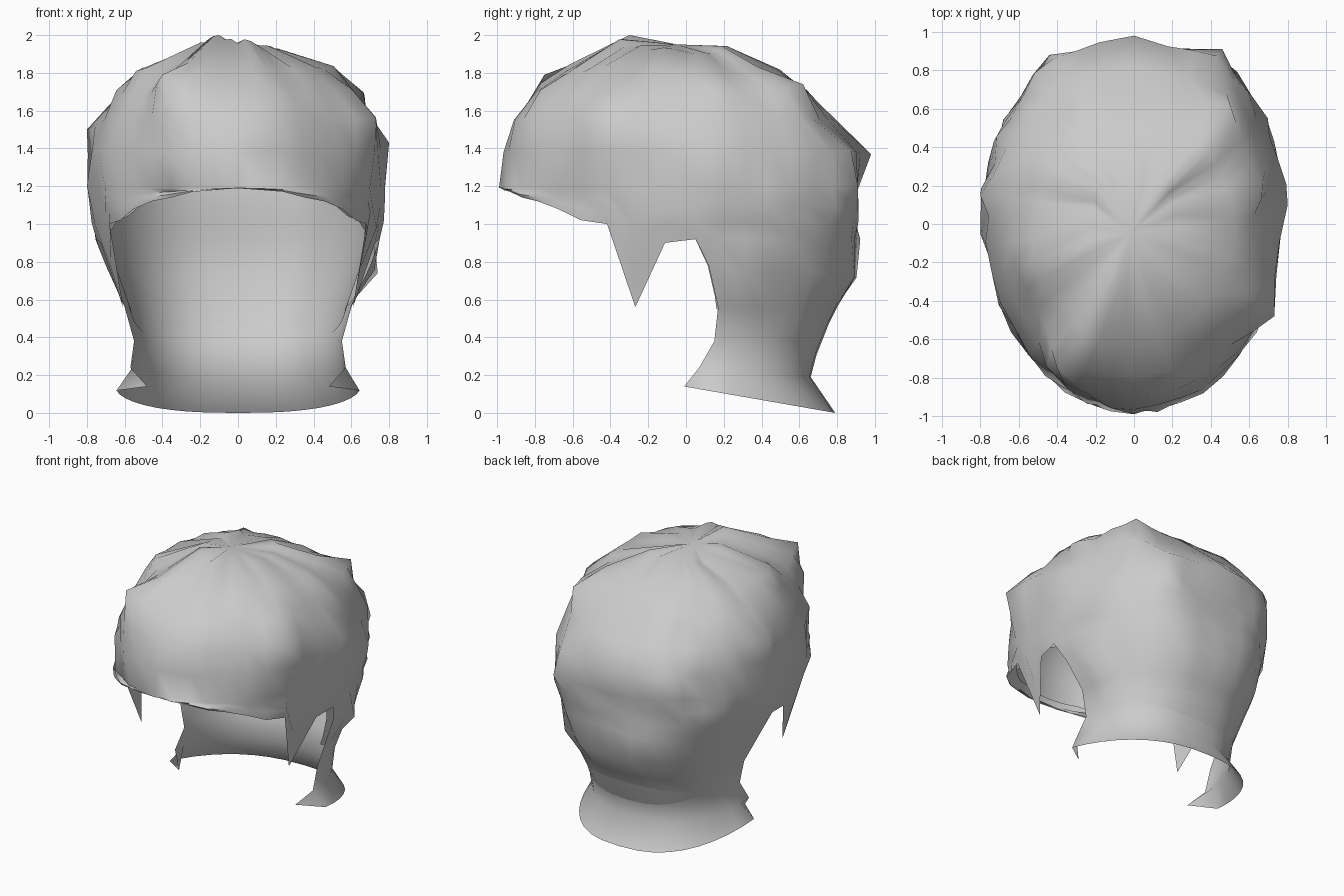
import bpy, bmesh, math, random
from mathutils import Vector

if "Cube" in bpy.data.objects:
    bpy.data.objects.remove(bpy.data.objects["Cube"])
random.seed(4)
COLS = 40
HALF = COLS // 2

# Crown rings: height, half width, front y, back y
CROWN = [(1.92, .22, -.36, .28), (1.82, .50, -.64, .50), (1.70, .63, -.80, .66),
         (1.55, .71, -.91, .81), (1.38, .77, -.96, .94), (1.19, .78, -.98, .91)]
# Ear-level rings: height, half width, back y
EAR = [(1.10, .78, .91), (1.01, .77, .91), (.92, .75, .92)]
# Nape rows: side height, back height, half width, front y, back y
NAPE = [(.78, .72, .70, .12, .90), (.56, .56, .60, .17, .80), (.38, .38, .55, .15, .71),
        (.24, .19, .57, .07, .66), (.14, 0, .65, -.01, .79)]
LINING_NAPE = [NAPE[0], (.62, .52, .64, .16, .83), (.55, .31, .61, .17, .74)]
# Hairline from ear to centre front, with the pointed side lock
FRINGE = [.92, .90, .56, 1.0, 1.02, 1.08, 1.12, 1.14, 1.17, 1.18, 1.19]
# Tuft tips and how far each pulls its neighbours
TUFTS = [((-.10, -.30, 2.0), .32), ((.05, .22, 1.94), .25), ((-.40, -.75, 1.79), .28),
         ((.53, -.10, 1.81), .22), ((-.54, -.20, 1.81), .25), ((.50, .62, 1.74), .25),
         ((.67, .22, 1.68), .2), ((.73, -.48, 1.56), .25), ((.80, .10, 1.43), .22),
         ((-.80, .15, 1.50), .25), ((-.80, -.05, 1.20), .25), ((.46, .91, 1.20), .25),
         ((-.44, .88, 1.25), .25), ((0, .98, 1.37), .25), ((.70, .52, 1.10), .2),
         ((.74, .32, .74), .18), ((-.68, .52, 1.2), .2)]


def ring_point(i, half_width, middle, front, back):
    """Plan of one ring: rounded ellipse with a fuller back."""
    u = math.tau * i / COLS
    c, s = math.cos(u), math.sin(u)
    if s >= 0:
        x = math.copysign(abs(c) ** .78, c)
        return half_width * x, middle + (back - middle) * s
    return half_width * c, middle + (middle - front) * s


def hair_shell(name, nape, fringe, inset=0.0, tufted=False):
    bm = bmesh.new()
    rows = []

    def add(x, y, z):
        k = 1 - inset
        return bm.verts.new((x * k, .05 + (y - .05) * k, z - inset * max(0, z - 1.19)))

    # Crown
    pole = add(-.02, -.05, 1.955)
    for z, w, front, back in CROWN:
        rows.append([add(*ring_point(i, w, .05, front, back), z) for i in range(COLS)])

    # Fringe and ear level
    for k, (z_ring, w, back) in enumerate(EAR, 1):
        row = []
        for i in range(COLS):
            z, width = z_ring, w
            if i > HALF:
                edge = fringe[min(i - HALF, COLS - i)]
                z = 1.19 + (edge - 1.19) * k / len(EAR)
                width = .64 + .14 * min(1, max(0, (z - .56) / .5))
            row.append(add(*ring_point(i, width, .05, -.98, back), z))
        rows.append(row)

    # Nape and its flared hem
    for zs, zb, w, middle, back in nape:
        row = []
        for i in range(HALF + 1):
            s = math.sin(math.tau * i / COLS)
            x, y = ring_point(i, w, middle, middle, back)
            if zs < .2 and i in (0, HALF):
                x *= .74
            row.append(add(x, y, zs + (zb - zs) * s))
        rows.append(row)

    for i in range(COLS):
        bm.faces.new((pole, rows[0][i], rows[0][(i + 1) % COLS]))
    for upper, lower in zip(rows, rows[1:]):
        count = COLS if len(lower) == COLS else HALF
        for i in range(count):
            j = (i + 1) % COLS
            bm.faces.new((upper[i], lower[i], lower[j], upper[j]))

    # Uneven locks and tufts over the crown
    if tufted:
        for v in bm.verts:
            if not v.is_boundary and v.co.z > .7:
                out = Vector((v.co.x, v.co.y, v.co.z - 1.1)).normalized()
                v.co += out * random.uniform(-.025, .015)
        movable = [v for v in bm.verts if not v.is_boundary]
        for tip, radius in TUFTS:
            tip = Vector(tip)
            nearest = min(movable, key=lambda v: (v.co - tip).length)
            start = nearest.co.copy()
            for v in movable:
                fall = max(0, 1 - (v.co - start).length / radius)
                v.co += (tip - start) * fall

    bmesh.ops.recalc_face_normals(bm, faces=bm.faces)
    mesh = bpy.data.meshes.new(name)
    bm.to_mesh(mesh)
    bm.free()
    obj = bpy.data.objects.new(name, mesh)
    bpy.context.collection.objects.link(obj)
    bpy.ops.object.select_all(action='DESELECT')
    obj.select_set(True)
    bpy.context.view_layer.objects.active = obj
    bpy.ops.object.shade_smooth_by_angle(angle=math.radians(65))
    return obj


hair_shell("outer_hair", NAPE, FRINGE, tufted=True)

# Smooth inner layer, ending above the nape and without side locks
hair_shell("inner_hair", LINING_NAPE, [max(z, .95) + .02 for z in FRINGE], inset=.07)
